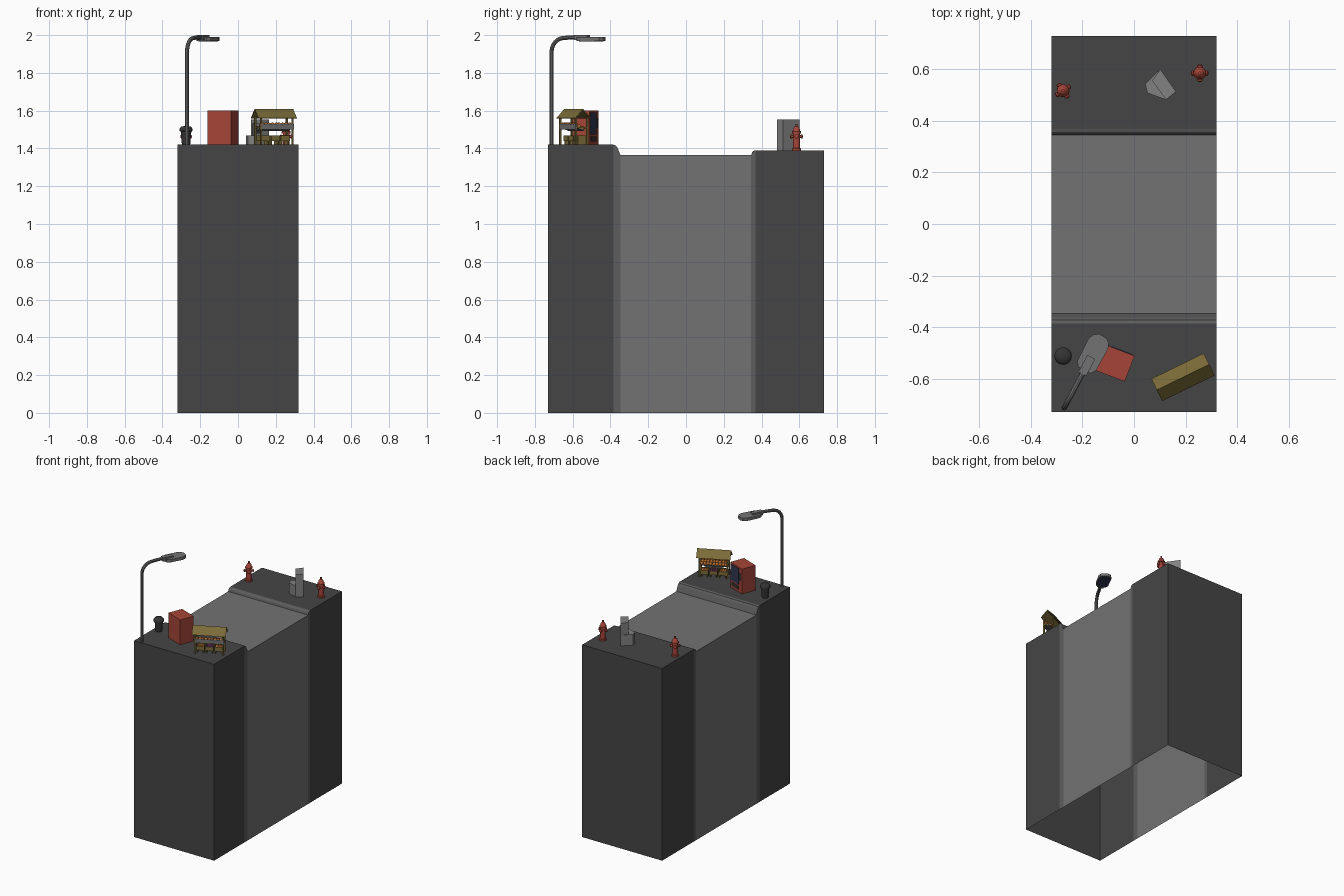
import bpy, bmesh, math, random
from mathutils import Matrix, Vector

if "Cube" in bpy.data.objects:
    bpy.data.objects.remove(bpy.data.objects["Cube"])

random.seed(3)

def mat(name, *c):
    m = bpy.data.materials.new(name)
    m.diffuse_color = (*c, 1)
    m.use_nodes = True
    m.node_tree.nodes["Principled BSDF"].inputs["Base Color"].default_value = m.diffuse_color
    return m

DARK = mat("pavement_dark", .06, .06, .06)
CURB = mat("curb_grey", .11, .11, .11)
GREY = mat("mid_grey", .17, .17, .17)
LIGHT = mat("light_grey", .22, .22, .22)
RED = mat("red", .38, .06, .04)
BLUE = mat("dark_blue", .03, .04, .09)
WOOD = mat("olive_wood", .2, .15, .04)
ORANGE = mat("orange", .5, .16, .03)
PURPLE = mat("purple", .15, .03, .12)
BLACK = mat("charcoal", .035, .035, .035)

def finish(name, bm, M, *mats, smooth=False):
    bmesh.ops.recalc_face_normals(bm, faces=bm.faces)
    me = bpy.data.meshes.new(name)
    bm.to_mesh(me)
    bm.free()
    for m in mats:
        me.materials.append(m)
    ob = bpy.data.objects.new(name, me)
    bpy.context.collection.objects.link(ob)
    ob.matrix_world = M
    if smooth:
        bpy.ops.object.select_all(action='DESELECT')
        ob.select_set(True)
        bpy.context.view_layer.objects.active = ob
        bpy.ops.object.shade_smooth_by_angle(angle=math.radians(40))
    return ob

def box(name, M, c, s, m, tilt=0):
    bm = bmesh.new()
    T = Matrix.Translation(c) @ Matrix.Rotation(tilt, 4, 'X') @ Matrix.Diagonal((*s, 1))
    bmesh.ops.create_cube(bm, size=1, matrix=T)
    return finish(name, bm, M, m)

def prism(name, M, pts, z0, z1, m):
    bm = bmesh.new()
    f = bm.faces.new([bm.verts.new((x, y, z0)) for x, y in pts])
    r = bmesh.ops.extrude_face_region(bm, geom=[f])
    bmesh.ops.translate(bm, vec=(0, 0, z1 - z0), verts=[v for v in r["geom"] if isinstance(v, bmesh.types.BMVert)])
    return finish(name, bm, M, m)

def lathe(name, M, prof, m, n=16):
    bm = bmesh.new()
    rings = [[bm.verts.new((r * math.cos(2 * math.pi * i / n), r * math.sin(2 * math.pi * i / n), z))
              for i in range(n)] for r, z in prof]
    for a, b in zip(rings, rings[1:]):
        for i in range(n):
            bm.faces.new((a[i], a[(i + 1) % n], b[(i + 1) % n], b[i]))
    bm.faces.new(rings[0])
    bm.faces.new(rings[-1])
    return finish(name, bm, M, m, smooth=True)

def balls(name, M, centres, r, m):
    bm = bmesh.new()
    for c in centres:
        bmesh.ops.create_icosphere(bm, subdivisions=2, radius=r, matrix=Matrix.Translation(c))
    return finish(name, bm, M, m, smooth=True)

def place(x, y, z, deg=0):
    return Matrix.Translation((x, y, z)) @ Matrix.Rotation(math.radians(deg), 4, 'Z')

I = Matrix()
ZL, ZR = 1.42, 1.39

# street block: (y, z) profile, open underneath, material per strip
prof = [(-.73, ZL), (-.385, ZL), (-.372, 1.416), (-.362, 1.402), (-.347, 1.365),
        (.345, 1.365), (.35, 1.38), (.357, 1.387), (.368, ZR), (.73, ZR)]
strip = [0, 1, 1, 1, 2, 1, 1, 1, 0]
bm = bmesh.new()
cols = [[bm.verts.new((x, y, h)) for x in (-.32, .32) for h in (0, z)] for y, z in prof]
for a, b, k in zip(cols, cols[1:], strip):
    for q in ((a[1], a[3], b[3], b[1]), (a[0], a[1], b[1], b[0]), (a[2], a[3], b[3], b[2])):
        bm.faces.new(q).material_index = k
for c in (cols[0], cols[-1]):
    bm.faces.new((c[0], c[2], c[3], c[1]))
finish("street_block", bm, I, DARK, CURB, GREY)

# street lamp: local x runs along the arm
L = place(-.27, -.712, ZL, 62)
path = [(0, 0), (0, .47)]
path += [(.075 - .075 * math.cos(t), .49 + .075 * math.sin(t)) for t in [math.radians(a) for a in range(0, 91, 15)]]
path += [(.12, .568), (.17, .569)]
cu = bpy.data.curves.new("lamp_pole", 'CURVE')
cu.dimensions = '3D'
cu.bevel_depth = .011
cu.bevel_resolution = 3
cu.use_fill_caps = True
sp = cu.splines.new('POLY')
sp.points.add(len(path) - 1)
for p, (x, z) in zip(sp.points, path):
    p.co = (x, 0, z, 1)
cu.materials.append(GREY)
pole = bpy.data.objects.new("lamp_pole", cu)
bpy.context.collection.objects.link(pole)
pole.matrix_world = L
bpy.ops.object.select_all(action='DESELECT')
pole.select_set(True)
bpy.context.view_layer.objects.active = pole
bpy.ops.object.convert(target='MESH')
bpy.ops.object.shade_smooth_by_angle()
box("lamp_neck", L, (.185, 0, .5665), (.075, .034, .027), GREY)
head = [(.165, -.028), (.185, -.041), (.28, -.043), (.303, -.034), (.315, -.015)]
head += [(x, -y) for x, y in reversed(head)]
prism("lamp_head", L, head, .55, .57, GREY)
prism("lamp_lens", L, [(.24 + (x - .24) * .85, y * .85) for x, y in head], .546, .552, BLUE)

# litter bin
B = place(-.275, -.512, ZL)
lathe("litter_bin", B, [(.022, 0), (.028, .07), (.034, .072), (.034, .085), (.026, .095), (.008, .099)], BLACK)

# vending machine: front towards the road
V = place(-.08, -.537, ZL, -21)
box("vending_body", V, (0, 0, .09), (.135, .107, .18), RED)
box("vending_window", V, (.014, .054, .112), (.09, .005, .115), BLUE)
box("vending_keypad", V, (-.048, .054, .115), (.02, .005, .05), BLACK)
box("vending_slot", V, (.012, .054, .03), (.075, .005, .025), BLACK)

# fruit stall
S = place(.19, -.594, ZL, 26)
for sx in (-1, 1):
    for sy in (-1, 1):
        box("stall_post", S, (sx * .093, sy * .034, .073), (.009, .009, .146), WOOD)
    box("stall_rail", S, (sx * .093, 0, .09), (.007, .068, .007), WOOD)
roof = bmesh.new()
ends = [[roof.verts.new((x, y, z)) for y, z in
         ((-.048, .140), (0, .190), (.048, .140), (.043, .138), (0, .181), (-.043, .138))] for x in (-.113, .113)]
for i in range(6):
    roof.faces.new((ends[0][i], ends[0][i - 5], ends[1][i - 5], ends[1][i]))
for e in ends:
    roof.faces.new(e)
finish("stall_roof", roof, S, WOOD)
box("stall_back_board", S, (0, -.036, .094), (.2, .005, .03), GREY)
box("stall_shelf", S, (0, -.01, .085), (.19, .055, .006), GREY, -.35)
balls("shelf_fruit", S, [(-.08 + .02 * i + random.uniform(-.003, .003), -.026 + .018 * j, .106 - .009 * j)
                         for i in range(9) for j in range(3)], .0115, ORANGE)
for k, fruit in ((-1, ORANGE), (0, PURPLE), (1, ORANGE)):
    x = k * .06
    box("crate_base", S, (x, .008, .025), (.052, .05, .006), WOOD)
    for s in (-1, 1):
        box("crate_side", S, (x + s * .025, .008, .034), (.004, .054, .028), WOOD)
        box("crate_end", S, (x, .008 + s * .026, .034), (.05, .004, .028), WOOD)
        box("crate_leg", S, (x + s * .02, .008, .011), (.006, .045, .022), WOOD)
    balls("crate_fruit", S, [(x - .014 + .014 * i, -.006 + .014 * j, .04) for i in range(3) for j in range(3)],
          .009, fruit)

# ticket machine: wide base, recessed upper with cap
K = place(0, 0, ZR)
a, b, c, d = [Vector(p) for p in ((.07, .556), (.102, .6), (.163, .513), (.124, .482))]
prism("machine_base", K, [(.043, .543), (.052, .508), d, c, b], 0, .078, LIGHT)
prism("machine_cap", K, [a, b, c, d], .142, .163, LIGHT)
prism("machine_back", K, [a.lerp(b, .55), b, c, d.lerp(c, .55)], .078, .142, LIGHT)
prism("machine_side", K, [a, b, b.lerp(c, .12), a.lerp(d, .12)], .078, .142, LIGHT)
prism("machine_side", K, [d, c, c.lerp(b, .12), d.lerp(a, .12)], .078, .142, LIGHT)
box("machine_screen", K @ place(.108, .528, 0, -54), (0, .008, .11), (.06, .004, .04), BLACK)

# fire hydrants
for x, y, turn in ((-.275, .517, 35), (.255, .585, 0)):
    H = place(x, y, ZR, turn)
    lathe("hydrant_body", H, [(.025, 0), (.025, .01), (.018, .012), (.018, .088), (.024, .09), (.024, .1),
                              (.019, .104), (.016, .118), (.009, .126), (.006, .127), (.006, .139)], RED)
    for k in range(4):
        N = H @ Matrix.Rotation(k * math.pi / 2, 4, 'Z') @ Matrix.Translation((0, 0, .073)) \
            @ Matrix.Rotation(math.pi / 2, 4, 'Y')
        lathe("hydrant_nozzle", N, [(.007, .01), (.007, .023), (.011, .024), (.011, .03), (.005, .034)], RED, 10)
